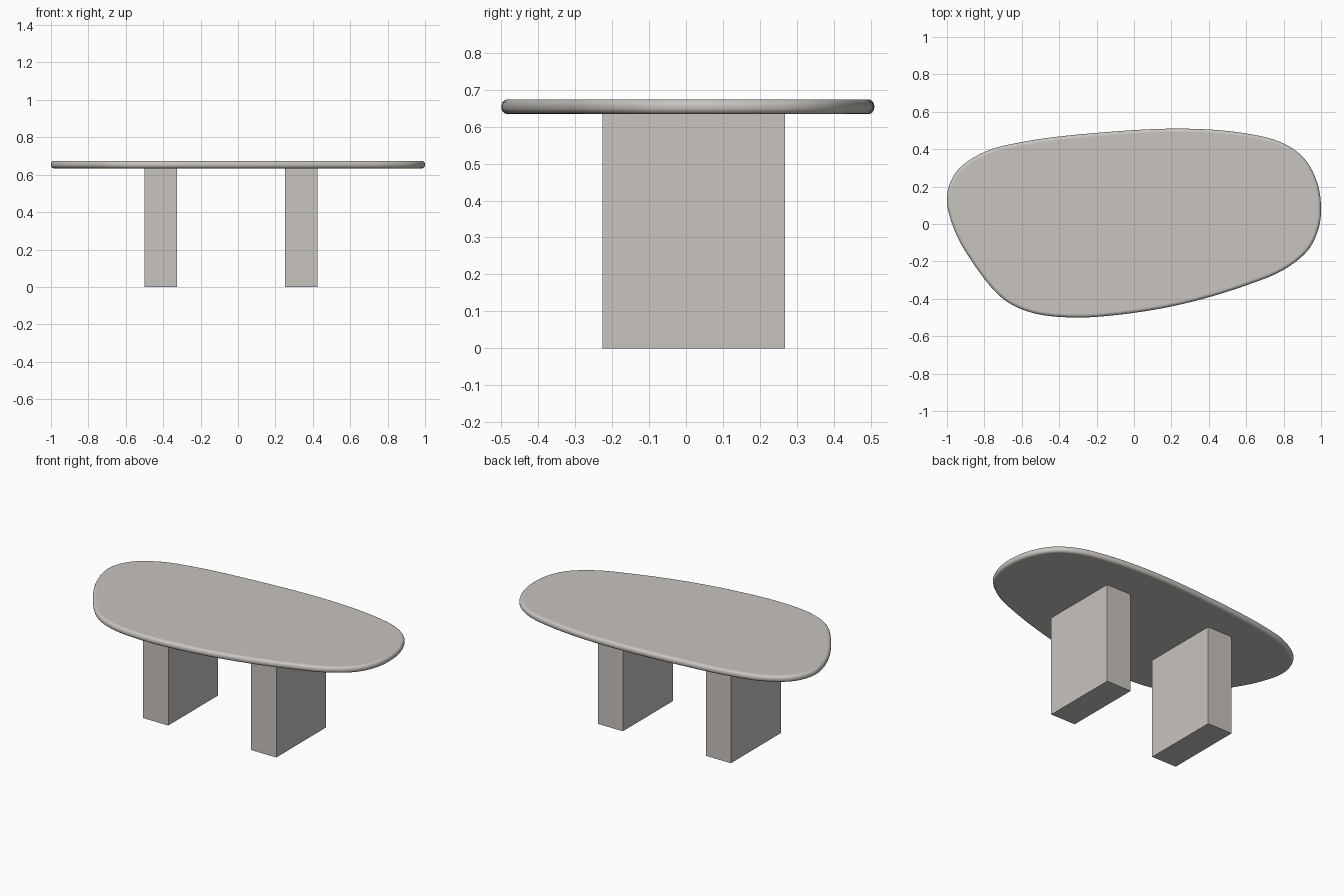
import bpy, bmesh, math
from mathutils import Vector

if "Cube" in bpy.data.objects:
    bpy.data.objects.remove(bpy.data.objects["Cube"])

stone = bpy.data.materials.new("warm_grey_stone")
stone.diffuse_color = (0.58, 0.55, 0.515, 1)
stone.use_nodes = True
stone.node_tree.nodes["Principled BSDF"].inputs["Base Color"].default_value = stone.diffuse_color

TOP_Z, UNDER_Z, ROUND = 0.674, 0.634, 0.018

# Outline of the pebble-shaped top, counterclockwise
OUTLINE = [(1.0, 0.08), (0.98, 0.22), (0.91, 0.35), (0.79, 0.435), (0.58, 0.487),
           (0.25, 0.51), (-0.2, 0.487), (-0.58, 0.442), (-0.8, 0.385),
           (-0.945, 0.285), (-1.0, 0.15), (-0.965, -0.02), (-0.86, -0.21),
           (-0.70, -0.40), (-0.55, -0.473), (-0.32, -0.50), (0.0, -0.475),
           (0.3, -0.418), (0.6, -0.328), (0.8, -0.245), (0.93, -0.14), (0.985, -0.03)]


def smooth_loop(points, steps):
    """Closed centripetal Catmull-Rom curve through the points."""
    pts = [Vector(p) for p in points]
    n, out = len(pts), []
    for i in range(n):
        p = [pts[(i + k - 1) % n] for k in range(4)]
        t = [0.0]
        for a, b in zip(p, p[1:]):
            t.append(t[-1] + math.sqrt((b - a).length))
        for s in range(steps):
            u = t[1] + (t[2] - t[1]) * s / steps
            mix = lambda a, b, i, j: a * ((t[j] - u) / (t[j] - t[i])) + b * ((u - t[i]) / (t[j] - t[i]))
            a1, a2, a3 = (mix(p[k], p[k + 1], k, k + 1) for k in range(3))
            out.append(mix(mix(a1, a2, 0, 2), mix(a2, a3, 1, 3), 1, 2))
    return out


def finish(bm, name):
    bmesh.ops.recalc_face_normals(bm, faces=bm.faces)
    mesh = bpy.data.meshes.new(name)
    bm.to_mesh(mesh)
    bm.free()
    mesh.materials.append(stone)
    obj = bpy.data.objects.new(name, mesh)
    bpy.context.collection.objects.link(obj)
    return obj


# Table top: outline lofted through a rounded edge profile
loop = smooth_loop(OUTLINE, 8)
count = len(loop)
normals = []
for i in range(count):
    d = (loop[(i + 1) % count] - loop[i - 1]).normalized()
    normals.append(Vector((d.y, -d.x)))

arc = [k * math.pi / 12 for k in range(7)]
profile = [(ROUND * (1 - math.sin(a)), UNDER_Z + ROUND * (1 - math.cos(a))) for a in arc]
profile += [(ROUND * (1 - math.cos(a)), TOP_Z - ROUND * (1 - math.sin(a))) for a in arc]

bm = bmesh.new()
rings = [[bm.verts.new((*(p - nrm * inset), z)) for p, nrm in zip(loop, normals)]
         for inset, z in profile]
for low, high in zip(rings, rings[1:]):
    for i in range(count):
        j = (i + 1) % count
        bm.faces.new((low[i], low[j], high[j], high[i])).smooth = True
bm.faces.new(rings[0][::-1])
bm.faces.new(rings[-1])
finish(bm, "table_top")

# Two slab legs
for name, x in (("left_leg", -0.4125), ("right_leg", 0.3375)):
    bm = bmesh.new()
    bmesh.ops.create_cube(bm, size=1)
    bmesh.ops.scale(bm, vec=(0.174, 0.495, UNDER_Z + 0.002), verts=bm.verts)
    bmesh.ops.translate(bm, vec=(x, 0.021, (UNDER_Z + 0.002) / 2), verts=bm.verts)
    finish(bm, name)
